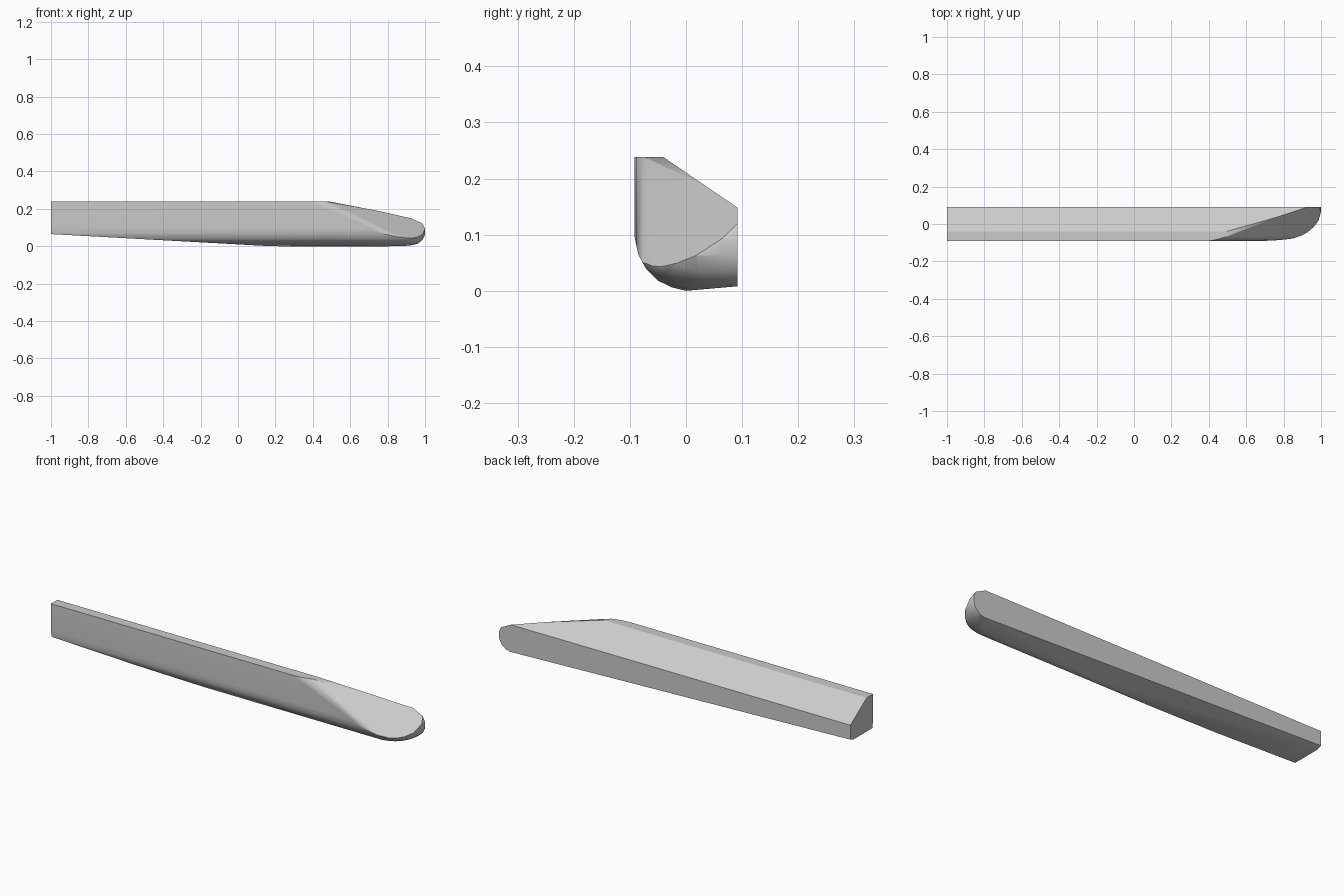
import bpy, bmesh
from math import sin, cos, radians, sqrt
from mathutils import Vector

if "Cube" in bpy.data.objects:
    bpy.data.objects.remove(bpy.data.objects["Cube"], do_unlink=True)

# Plain grey finish
grey = bpy.data.materials.new("plain grey")
grey.use_nodes = True
colour = (0.6, 0.6, 0.6, 1)
grey.diffuse_color = colour
grey.node_tree.nodes["Principled BSDF"].inputs["Base Color"].default_value = colour

# Cross-section: back wall, sloped top, narrow ledge, front wall, rounded keel
profile = [(.092, .01), (.092, .15), (-.04, .24), (-.092, .24), (-.092, .1),
           (-.085, .066), (-.071, .041), (-.05, .02), (-.025, .008), (0, .002)]

bm = bmesh.new()
ends = [[bm.verts.new((x, y, z)) for y, z in profile] for x in (-1, 1.05)]
bm.faces.new(ends[0])
bm.faces.new(reversed(ends[1]))
for i in range(len(profile)):
    j = (i + 1) % len(profile)
    bm.faces.new((ends[0][i], ends[1][i], ends[1][j], ends[0][j]))
bmesh.ops.recalc_face_normals(bm, faces=bm.faces)


def trim(point, normal):
    """Slice off everything beyond a plane and close the cut."""
    geom = bm.verts[:] + bm.edges[:] + bm.faces[:]
    bmesh.ops.bisect_plane(bm, geom=geom, dist=1e-5, plane_co=point,
                           plane_no=normal, clear_outer=True)
    rim = [e for e in bm.edges if e.is_boundary]
    if rim:
        bmesh.ops.holes_fill(bm, edges=rim, sides=0)


# Underside rising towards the square end, and along the back edge
trim(Vector((-1, 0, .067)), Vector((-.055, 0, -1)).normalized())
trim(Vector((.93, .092, .01)), Vector((-.034, .35, -1)).normalized())

# Long chamfer leading to the tip, with its lower edge softened
corner = Vector((.45, -.092, .24))
chamfer = Vector((.36, -.58, .74)).normalized()
wall = Vector((0, -1, 0))
trim(corner, chamfer)
for t, depth in ((.5, .01), (.25, .007), (.75, .007)):
    n = chamfer.lerp(wall, t).normalized()
    trim(corner - n * depth, n)

# Rounded tip: tangent planes of an elliptical sweep with a round edge,
# leaving out those that would cut back past the start of the chamfer
centre, a, b, r = Vector((.85, .092, .08)), .08, .1, .07
for turn in range(0, 80, 15):
    for lift in range(-75, 80, 25):
        p, q = radians(turn), radians(lift)
        n = Vector((cos(p) * cos(q), -sin(p) * cos(q), sin(q)))
        reach = sqrt((a * n.x) ** 2 + (b * n.y) ** 2) + r
        if n.dot(corner - centre) < reach:
            trim(centre + n * reach, n)

bmesh.ops.remove_doubles(bm, verts=bm.verts, dist=.0005)
bmesh.ops.recalc_face_normals(bm, faces=bm.faces)
low = min(v.co.z for v in bm.verts)
bmesh.ops.translate(bm, verts=bm.verts, vec=(0, 0, -low))

mesh = bpy.data.meshes.new("tapered_bar")
bm.to_mesh(mesh)
bm.free()
mesh.materials.append(grey)
bar = bpy.data.objects.new("tapered_bar", mesh)
bpy.context.collection.objects.link(bar)

# Smooth shading with crisp long edges
bpy.context.view_layer.objects.active = bar
bar.select_set(True)
bpy.ops.object.shade_smooth_by_angle(angle=radians(32))
bar.modifiers.new("even_shading", 'WEIGHTED_NORMAL').keep_sharp = True
